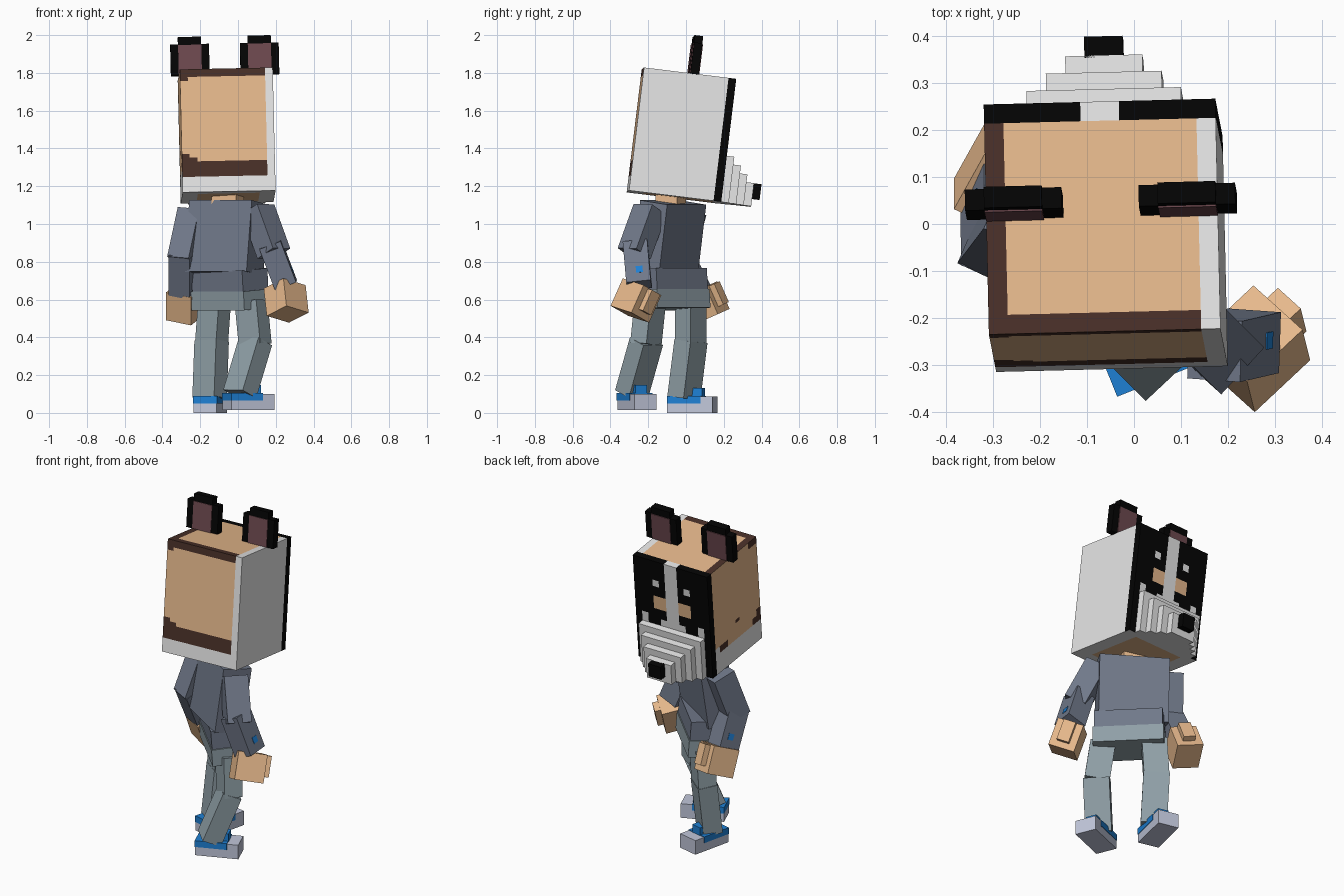
import bpy, bmesh, math
from mathutils import Vector, Matrix

if "Cube" in bpy.data.objects:
    bpy.data.objects.remove(bpy.data.objects["Cube"])


def lin(c):
    c /= 255
    return c / 12.92 if c <= 0.04045 else ((c + 0.055) / 1.055) ** 2.4


COLORS = {
    "tan": (232, 186, 141), "light_gray": (230, 230, 230), "dark_brown": (73, 48, 40),
    "ear_pink": (110, 73, 79), "black": (4, 4, 4), "jacket_blue_gray": (113, 121, 138),
    "trouser_gray": (144, 160, 167), "shoe_blue": (30, 128, 212), "sole_gray": (193, 199, 218),
}
MATS = {}
for key, rgb in COLORS.items():
    m = bpy.data.materials.new(key)
    m.diffuse_color = (*[lin(c) for c in rgb], 1)
    m.use_nodes = True
    m.node_tree.nodes["Principled BSDF"].inputs["Base Color"].default_value = m.diffuse_color
    MATS[key] = m


def finish(name, bm, mats):
    me = bpy.data.meshes.new(name)
    bm.to_mesh(me)
    bm.free()
    ob = bpy.data.objects.new(name, me)
    for k in mats:
        me.materials.append(MATS[k])
    bpy.context.collection.objects.link(ob)
    return ob


def box(name, size, frame, mat, offset=(0, 0, 0)):
    bm = bmesh.new()
    bmesh.ops.create_cube(bm, size=1)
    bm.transform(frame @ Matrix.Translation(offset) @ Matrix.Diagonal((*size, 1)))
    return finish(name, bm, [mat])


def rot(deg, axis):
    return Matrix.Rotation(math.radians(deg), 4, axis)


def limb_frame(a, b, yaw):
    """Frame centred between a (upper) and b (lower), local z along the limb."""
    a, b = Vector(a), Vector(b)
    z = (a - b).normalized()
    t = math.radians(yaw)
    y = Vector((-math.sin(t), math.cos(t), 0))
    y = (y - z * y.dot(z)).normalized()
    r = Matrix((y.cross(z), y, z)).transposed().to_4x4()
    return Matrix.Translation((a + b) / 2) @ r


def limb(name, a, b, w, d, yaw, mat, extra=0.02):
    f = limb_frame(a, b, yaw)
    length = (Vector(a) - Vector(b)).length + extra
    box(name, (w, d, length), f, mat)
    return f


# ---- Head: a 12 x 12 x 16 block of small units, coloured by position
P = 0.041
HEAD = (Matrix.Translation((-0.06, -0.024, 1.468)) @ rot(1.3, 'Z') @ rot(-7, 'X')
        @ rot(-1.2, 'Y') @ Matrix.Scale(P, 4))
HM = ["tan", "light_gray", "dark_brown", "black"]
TAN, GRAY, BROWN, BLACK = range(4)


def head_color(c, n):
    x, y, z = c
    ax = abs(x)
    if n.y > 0.5:                                   # face
        if ax < 1 or z < -2:
            return GRAY if ax < 5 else BLACK
        if 2 < ax < 3 and 4 < z < 5:
            return GRAY                             # eyes
        if ax < 3 and 0.5 < z < 2.5:
            return TAN                              # cheek patches
        if (ax < 2 and z < -1) or (4 < ax < 5 and z < -0.5):
            return GRAY
        return BLACK
    if n.z < -0.5:                                  # underside
        return TAN if ax < 4 and -4 < y < 5 else GRAY
    if y > 5:                                       # rim around the face
        return GRAY if n.z > 0.5 and ax < 1 else BLACK
    if n.x > 0.5 or x > 5:
        return GRAY
    if n.z > 0.5:                                   # top
        return BROWN if x < -5 or y < -5 else TAN
    if n.y < -0.5:                                  # rear of the head
        if z < -6:
            return GRAY
        corner = x < -5 and (z > 6.5 or z < -3)
        corner = corner or (x < -4 and z < -3.5)
        return BROWN if z > 7 or z < -4 or corner else TAN
    if z < -5 or (z < -4 and y > 4):                # left side
        return GRAY
    if (z < -4 and (y < -4 or 2 < y < 4)) or (z > 7 and y < -4) or (y < -5 and z < -3):
        return BROWN
    return BROWN if -1 < y < 0 and -2.5 < z < -2 else TAN


bm = bmesh.new()
bmesh.ops.create_cube(bm, size=1)
bm.transform(Matrix.Diagonal((12, 12, 16, 1)))
for axis, half, step in ((0, 6, 1), (1, 6, 1), (2, 8, 0.5)):
    for i in range(1, int(2 * half / step)):
        co = Vector((0, 0, 0))
        no = Vector((0, 0, 0))
        co[axis] = -half + i * step
        no[axis] = 1
        bmesh.ops.bisect_plane(bm, geom=bm.verts[:] + bm.edges[:] + bm.faces[:],
                               plane_co=co, plane_no=no)
bm.normal_update()
for f in bm.faces:
    f.material_index = head_color(f.calc_center_median(), f.normal)
bm.transform(HEAD)
finish("head", bm, HM)


def unit_box(name, x0, x1, y0, y1, z0, z1, mat):
    box(name, (x1 - x0, y1 - y0, z1 - z0), HEAD, mat,
        ((x0 + x1) / 2, (y0 + y1) / 2, (z0 + z1) / 2))


# Stepped muzzle and nose
for i in range(4):
    w = 5 - i
    unit_box(f"muzzle_step_{i + 1}", -w, w, 5.9 + i, 7 + i, -8, -2 - i, "light_gray")
unit_box("nose", -1, 1, 9.9, 11, -7, -5, "black")

# Ears with inner plates on both sides
for s, side in ((-1, "left"), (1, "right")):
    cx = 4.5 * s
    unit_box(f"{side}_ear", cx - 2.5, cx + 2.5, 0, 1.1, 7.95, 12, "black")
    unit_box(f"{side}_ear_tip", cx - 1.5, cx + 1.5, 0, 1.1, 12, 12.95, "black")
    unit_box(f"{side}_ear_inner", cx - 1.5, cx + 1.5, -0.1, 1.2, 8, 11.9, "ear_pink")

# ---- Body
box("neck", (0.14, 0.12, 0.12),
    Matrix.Translation((-0.055, -0.08, 1.125)) @ rot(-20, 'Z'), "tan")
box("torso", (0.39, 0.17, 0.38),
    Matrix.Translation((-0.062, -0.09, 0.926)) @ rot(-32, 'Z') @ rot(-8, 'X'), "jacket_blue_gray")
HIP = Matrix.Translation((-0.04, -0.085, 0.64)) @ rot(-45, 'Z') @ rot(4, 'X')
box("jacket_hem", (0.38, 0.19, 0.12), HIP, "jacket_blue_gray", (0, 0, 0.06))
box("pelvis", (0.395, 0.2, 0.1), HIP, "trouser_gray", (0, 0, -0.04))

# ---- Arms: shoulder, elbow, wrist, hand centre, hand up-direction, arm and forearm yaw
ARMS = {
    "left": ((-0.243, 0.015, 1.035), (-0.287, -0.043, 0.83), (-0.288, 0.045, 0.66),
             (-0.278, 0.1, 0.58), (0, -0.4, 0.9), -25, -20),
    "right": ((0.115, -0.2, 1.05), (0.18, -0.265, 0.87), (0.245, -0.25, 0.7),
              (0.255, -0.265, 0.595), (-0.1, 0.4, 0.9), -42, -4),
}
for side, (sh, el, wr, hc, up, yaw, fyaw) in ARMS.items():
    s = 1 if side == "right" else -1
    limb(f"{side}_upper_arm", sh, el, 0.125, 0.135, yaw, "jacket_blue_gray", 0.06)
    fore = limb(f"{side}_forearm", el, wr, 0.12, 0.13, fyaw, "jacket_blue_gray", 0.05)
    hc, up = Vector(hc), Vector(up).normalized() * 0.08
    hand = limb(f"{side}_hand", hc + up, hc - up, 0.15, 0.165, yaw, "tan", 0)
    box(f"{side}_thumb", (0.07, 0.035, 0.12), hand, "tan", (0, 0.098, 0.015))
    box(f"{side}_sleeve_dot", (0.006, 0.036, 0.036), fore, "shoe_blue", (s * 0.0595, 0.01, -0.05))

# ---- Legs: hip, knee, ankle, foot centre, thigh yaw, shin yaw, foot yaw
LEGS = {
    "left": ((-0.125, 0.025, 0.58), (-0.14, 0.025, 0.37), (-0.15, -0.01, 0.09),
             (-0.147, 0.034, 0.0), -38, -38, -13),
    "right": ((0.07, -0.19, 0.58), (0.09, -0.212, 0.37), (0.012, -0.285, 0.11),
              (0.055, -0.26, 0.015), -35, -45, -68),
}
for side, (hip, knee, ankle, foot, tyaw, syaw, fyaw) in LEGS.items():
    limb(f"{side}_thigh", hip, knee, 0.14, 0.105, tyaw, "trouser_gray", 0.02)
    limb(f"{side}_shin", knee, ankle, 0.146, 0.11, syaw, "trouser_gray", 0.02)
    F = Matrix.Translation(foot) @ rot(fyaw, 'Z')
    box(f"{side}_sole", (0.125, 0.245, 0.052), F, "sole_gray", (0, 0, 0.026))
    box(f"{side}_toe_cap", (0.125, 0.065, 0.035), F, "sole_gray", (0, 0.09, 0.068))
    box(f"{side}_shoe_upper", (0.13, 0.182, 0.038), F, "shoe_blue", (0, -0.033, 0.07))
    box(f"{side}_shoe_tongue", (0.065, 0.06, 0.05), F, "shoe_blue", (0, 0.03, 0.108))
